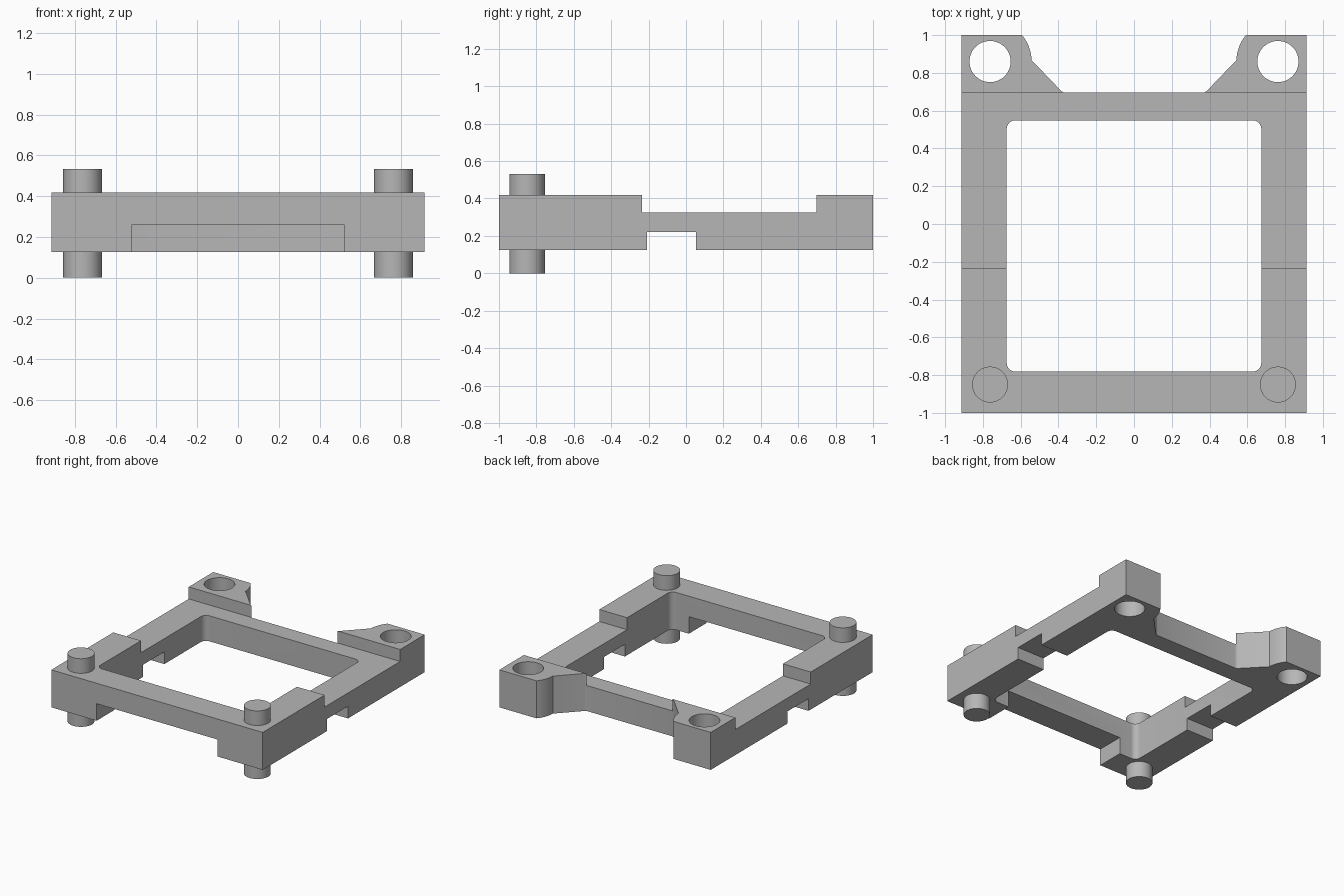
import bpy
import bmesh
from math import cos, sin, radians

default = bpy.data.objects.get("Cube")
if default:
    bpy.data.objects.remove(default, do_unlink=True)

# Plain grey plastic
GREY = (0.47, 0.47, 0.47, 1)
grey = bpy.data.materials.new("grey")
grey.use_nodes = True
grey.diffuse_color = GREY
grey.node_tree.nodes["Principled BSDF"].inputs["Base Color"].default_value = GREY

BOTTOM, TOP = 0.125, 0.418
HALF_WIDTH = 0.914
POST_X, PIN_Y, HOLE_Y = 0.762, -0.85, 0.86


def prism(name, outline, z0, z1):
    """Extrude a counter-clockwise outline between two heights."""
    bm = bmesh.new()
    base = bm.faces.new([bm.verts.new((x, y, z0)) for x, y in outline])
    result = bmesh.ops.extrude_face_region(bm, geom=[base])
    verts = [v for v in result["geom"] if isinstance(v, bmesh.types.BMVert)]
    bmesh.ops.translate(bm, verts=verts, vec=(0, 0, z1 - z0))
    bmesh.ops.recalc_face_normals(bm, faces=bm.faces)
    mesh = bpy.data.meshes.new(name)
    bm.to_mesh(mesh)
    bm.free()
    mesh.materials.append(grey)
    obj = bpy.data.objects.new(name, mesh)
    bpy.context.collection.objects.link(obj)
    return obj


def arc(cx, cy, r, start, end, steps):
    angles = [radians(start + (end - start) * i / steps) for i in range(steps + 1)]
    return [(cx + r * cos(a), cy + r * sin(a)) for a in angles]


def circle(cx, cy, r, steps=48):
    return arc(cx, cy, r, 0, 360, steps)[:-1]


def rect(x0, x1, y0, y1, r=0):
    if not r:
        return [(x0, y0), (x1, y0), (x1, y1), (x0, y1)]
    return (arc(x1 - r, y0 + r, r, -90, 0, 8) + arc(x1 - r, y1 - r, r, 0, 90, 8)
            + arc(x0 + r, y1 - r, r, 90, 180, 8) + arc(x0 + r, y0 + r, r, 180, 270, 8))


def activate(obj):
    bpy.ops.object.select_all(action="DESELECT")
    obj.select_set(True)
    bpy.context.view_layer.objects.active = obj


def cut(target, outline, z0, z1):
    cutter = prism("cutter", outline, z0, z1)
    cutter.hide_render = True
    mod = target.modifiers.new("cut", "BOOLEAN")
    mod.operation = "DIFFERENCE"
    mod.solver = "EXACT"
    mod.object = cutter
    activate(target)
    bpy.ops.object.modifier_apply(modifier=mod.name)
    bpy.data.objects.remove(cutter, do_unlink=True)


def smooth(obj):
    activate(obj)
    bpy.ops.object.shade_smooth_by_angle(angle=radians(30))


# Frame outline: square front, two rear lugs rounded around their holes
right_half = [(HALF_WIDTH, -1), (HALF_WIDTH, 1)]
right_half += arc(POST_X, HOLE_Y, 0.22, 140.5, 178, 8)
right_half += [(0.385, 0.704), (0.376, 0.698), (0.36, 0.695)]
left_half = [(-x, y) for x, y in reversed(right_half)]
frame = prism("frame", right_half + left_half, BOTTOM, TOP)

# Central opening with rounded corners
cut(frame, rect(-0.674, 0.674, -0.781, 0.549, 0.045), -1, 1)
# Lowered top between the front corners and rear lugs
cut(frame, rect(-1.2, 1.2, -0.235, 0.697), 0.324, 1)
# Underside channel across both side rails
cut(frame, rect(-1.2, 1.2, -0.208, 0.053), -1, 0.22)
# Wide recess under the front rail
cut(frame, rect(-0.522, 0.522, -1.2, -0.7), -1, 0.258)
# Rear lug holes
for side in (-1, 1):
    cut(frame, circle(side * POST_X, HOLE_Y, 0.109), -1, 1)
smooth(frame)

# Front pins, standing out above and below the frame
for side, label in ((-1, "right"), (1, "left")):
    smooth(prism(f"{label}_pin", circle(side * POST_X, PIN_Y, 0.095), 0, 0.532))
